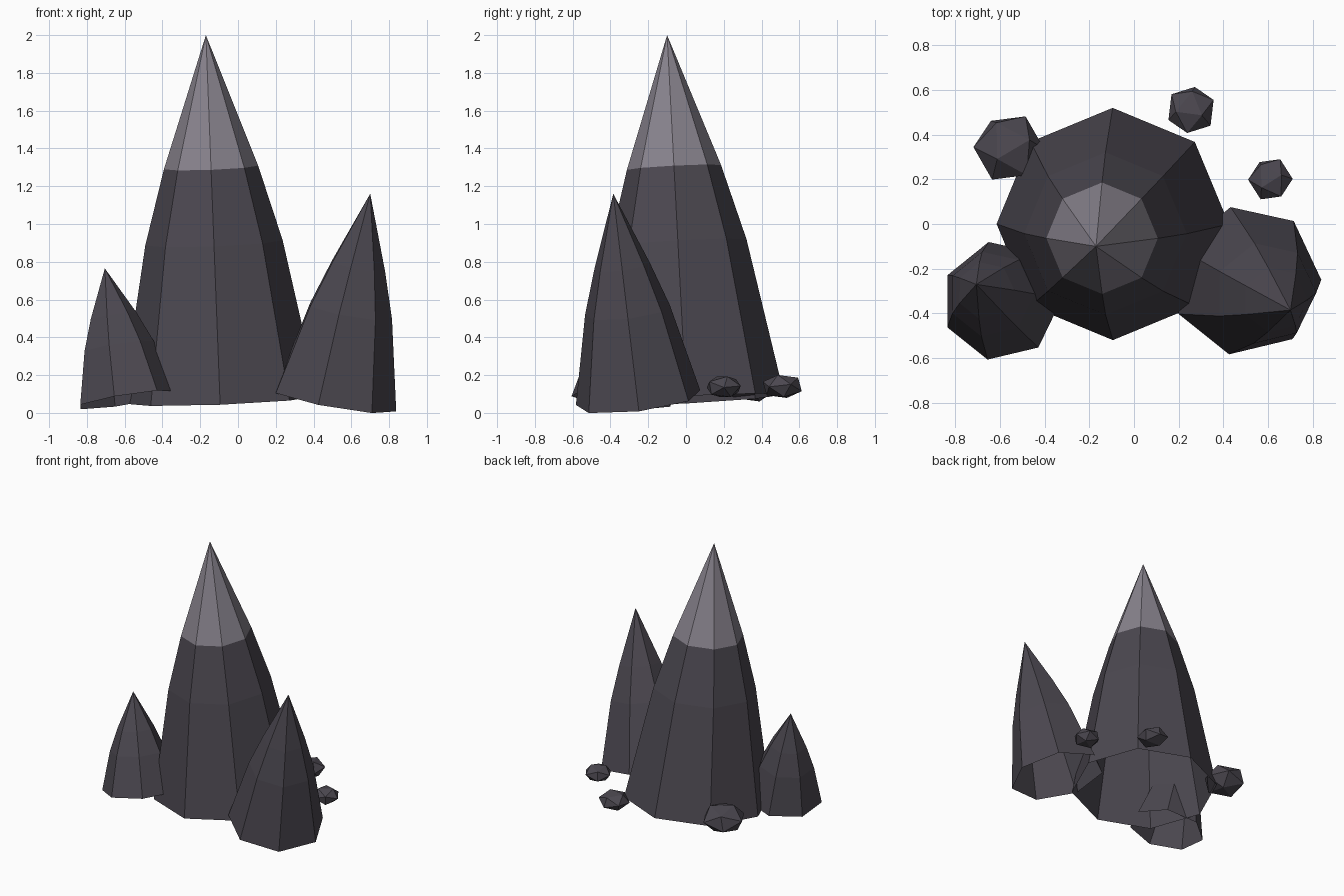
import bpy, bmesh, math
from mathutils import Vector, Euler

if "Cube" in bpy.data.objects:
    bpy.data.objects.remove(bpy.data.objects["Cube"])


def material(name, rgb):
    m = bpy.data.materials.new(name)
    m.diffuse_color = (*rgb, 1)
    m.use_nodes = True
    m.node_tree.nodes["Principled BSDF"].inputs["Base Color"].default_value = m.diffuse_color
    return m


DARK = material("dark_rock", (0.071, 0.064, 0.080))
PALE = material("pale_tip", (0.245, 0.225, 0.265))


def add_object(name, bm, mats):
    me = bpy.data.meshes.new(name)
    bm.to_mesh(me)
    bm.free()
    for m in mats:
        me.materials.append(m)
    ob = bpy.data.objects.new(name, me)
    bpy.context.collection.objects.link(ob)
    return ob


def spire(name, base, apex, radius, sides, start, profile, pale_tip=False):
    """Open-bottomed faceted spike whose rings lie square to its leaning axis."""
    base, apex = Vector(base), Vector(apex)
    axis = apex - base
    turn = Vector((0, 0, 1)).rotation_difference(axis)
    bm = bmesh.new()
    rings = []
    for t, r in profile:
        ring = []
        for i in range(sides):
            a = math.radians(start) + math.tau * i / sides
            p = Vector((math.cos(a), math.sin(a), 0)) * radius * r
            ring.append(bm.verts.new(base + axis * t + turn @ p))
        rings.append(ring)
    top = bm.verts.new(apex)
    for i in range(sides):
        j = (i + 1) % sides
        for lo, hi in zip(rings, rings[1:]):
            bm.faces.new((lo[i], lo[j], hi[j], hi[i]))
        tip = bm.faces.new((rings[-1][i], rings[-1][j], top))
        tip.material_index = int(pale_tip)
    return add_object(name, bm, [DARK, PALE] if pale_tip else [DARK])


def pebble(name, centre, radius, squash, turn):
    """Squashed twenty-sided stone."""
    bm = bmesh.new()
    bmesh.ops.create_icosphere(bm, subdivisions=1, radius=radius)
    rot = Euler([math.radians(a) for a in turn]).to_matrix()
    for v in bm.verts:
        p = rot @ v.co
        v.co = Vector((p.x, p.y, p.z * squash)) + Vector(centre)
    return add_object(name, bm, [DARK])


# Three leaning spires
spire("main_spire", (-0.095, 0, 0.07), (-0.17, -0.10, 2.0), 0.52, 8, 0,
      [(0, 1), (0.43, 0.70), (0.637, 0.48)], pale_tip=True)
spire("right_spire", (0.503, -0.253, 0.068), (0.70, -0.385, 1.16), 0.34, 7, 0,
      [(0, 1), (0.43, 0.68), (0.65, 0.44)])
spire("left_spire", (-0.593, -0.343, 0.07), (-0.705, -0.27, 0.765), 0.271, 7, 0,
      [(0, 1), (0.4, 0.72), (0.63, 0.48)])

# Loose stones around the base
pebble("back_pebble", (0.255, 0.51, 0.14), 0.112, 0.62, (25, 15, 35))
pebble("right_pebble", (0.61, 0.20, 0.138), 0.1, 0.64, (25, 20, 75))
pebble("left_pebble", (-0.56, 0.34, 0.155), 0.16, 0.66, (30, 25, 75))
